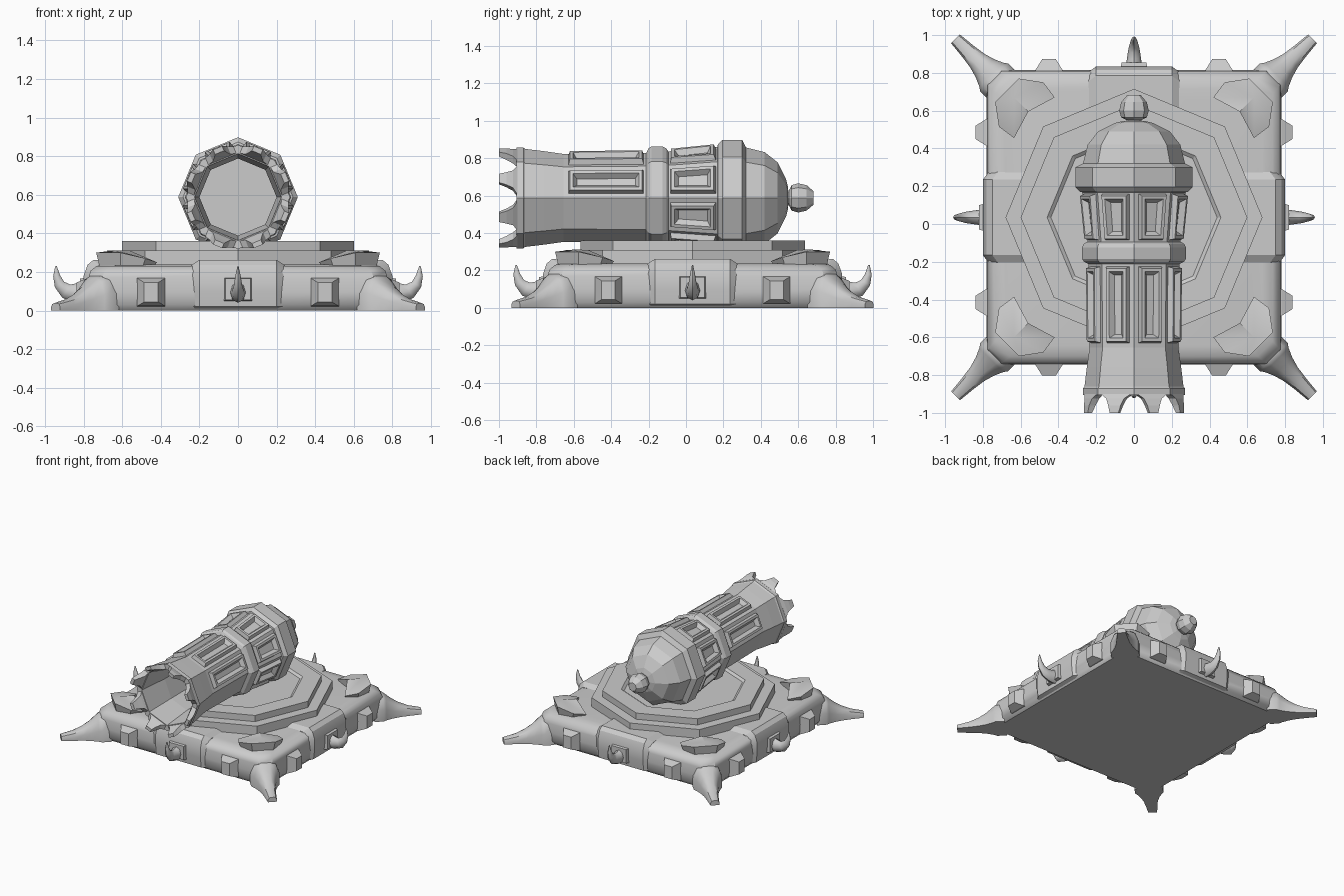
import bpy, bmesh, math
from mathutils import Matrix, Vector

if "Cube" in bpy.data.objects:
    bpy.data.objects.remove(bpy.data.objects["Cube"])

CY = 0.035      # centre of the base in y
AXIS = 0.588    # height of the barrel axis


def finish(name, bm, smooth=None):
    bmesh.ops.recalc_face_normals(bm, faces=bm.faces[:])
    me = bpy.data.meshes.new(name)
    bm.to_mesh(me)
    bm.free()
    ob = bpy.data.objects.new(name, me)
    bpy.context.collection.objects.link(ob)
    if smooth:
        bpy.ops.object.select_all(action='DESELECT')
        ob.select_set(True)
        bpy.context.view_layer.objects.active = ob
        bpy.ops.object.shade_smooth_by_angle(angle=math.radians(smooth))
    return ob


def loft(bm, rings, caps=True):
    """Bridge closed rings of equal length; returns the side faces."""
    vs = [[bm.verts.new(p) for p in r] for r in rings]
    n = len(vs[0])
    sides = [bm.faces.new((a[i], a[(i + 1) % n], b[(i + 1) % n], b[i]))
             for a, b in zip(vs, vs[1:]) for i in range(n)]
    if caps:
        bm.faces.new(vs[0])
        bm.faces.new(vs[-1])
    return sides


def around(name, rings, angle=0, count=4, smooth=None):
    """Loft one part and repeat it around the base."""
    for k in range(count):
        bm = bmesh.new()
        loft(bm, rings)
        rot = Matrix.Rotation(math.radians(angle + k * 90), 4, 'Z')
        bm.transform(Matrix.Translation((0, CY, 0)) @ rot)
        finish(f"{name}_{k + 1}", bm, smooth)


def lathe_rings(profile, n=8):
    """Octagonal rings around the barrel axis from (radius, y) pairs."""
    return [[Vector((r * math.cos(2 * math.pi * i / n), y,
                     AXIS + r * math.sin(2 * math.pi * i / n)))
             for i in range(n)] for r, y in profile]


def lathe(name, profile):
    bm = bmesh.new()
    loft(bm, lathe_rings(profile))
    return finish(name, bm)


def square(h, z, c):
    """Square ring of half size h with corners cut by c."""
    pts = [(h, -h + c), (h, h - c), (h - c, h), (-h + c, h),
           (-h, h - c), (-h, -h + c), (-h + c, -h), (h - c, -h)]
    return [(x, y + CY, z) for x, y in pts]


# base slab with rounded wall
bm = bmesh.new()
loft(bm, [square(h, z, c) for h, z, c in
          ((.75, 0, .06), (.775, .03, .07), (.78, .10, .07), (.775, .17, .07),
           (.765, .205, .075), (.735, .23, .08), (.68, .238, .08))])
finish("base", bm, 40)

# raised middle of each side
def bulge(w, top):
    return [(.60, -w, top - .025), (.60, -w, .1), (.72, -w, .02), (.785, -w, .005)], top

def bulge_ring(y, d, top):
    return [(.5, y, .1), (.74, y, .005), (.79 - d, y, .02), (.80 - d, y, .10),
            (.80 - d, y, .18), (.78 - d, y, top - .025), (.75 - d, y, top), (.5, y, top)]

around("side_bulge", [bulge_ring(-.24, .03, .237), bulge_ring(-.20, 0, .262),
                      bulge_ring(.20, 0, .262), bulge_ring(.24, .03, .237)], smooth=30)

# turntable: two octagonal steps with a shallow dished top
def disc(name, prof):
    bm = bmesh.new()
    loft(bm, [[(r * math.cos(i * math.pi / 4), CY + r * math.sin(i * math.pi / 4), z)
               for i in range(8)] for r, z in prof])
    finish(name, bm)

disc("turntable_lower", ((.68, .20), (.68, .31)))
disc("turntable_upper", ((.60, .30), (.60, .36), (.46, .36), (.44, .345)))

# flared corner legs
def arch(t, w, h):
    d = t * math.sqrt(2)
    return [(d, -w, 0), (d, -w, h * .5), (d, -w * .75, h * .88), (d, -w * .35, h),
            (d, w * .35, h), (d, w * .75, h * .88), (d, w, h * .5), (d, w, 0)]

around("corner_leg", [arch(*a) for a in
       ((.69, .105, .18), (.74, .105, .18), (.755, .09, .165), (.79, .068, .125),
        (.83, .052, .09), (.88, .042, .06), (.945, .033, .038))], angle=45, smooth=40)

# wall lugs, two per side
def rect(x, y, z, w, h):
    return [(x, y - w, z - h), (x, y + w, z - h), (x, y + w, z + h), (x, y - w, z + h)]

for tag, y in (("left", -.45), ("right", .45)):
    around("wall_lug_" + tag, [rect(.74, y, .095, .075, .075), rect(.78, y, .095, .072, .072),
                               rect(.838, y, .095, .036, .05)])

# hooks with square mounts in the middle of each side
around("hook_mount", [rect(.76, 0, .11, .08, .065), rect(.82, 0, .11, .065, .055)])

def hook_ring(x, z, r, tilt):
    t = math.radians(tilt)
    return [(x - r * math.sin(t) * math.sin(a), .75 * r * math.cos(a),
             z + r * math.cos(t) * math.sin(a))
            for a in (i * math.pi / 4 for i in range(8))]

around("hook", [hook_ring(*a) for a in
       ((.78, .10, .06, 0), (.84, .09, .05, 0), (.89, .10, .04, 30),
        (.925, .135, .028, 60), (.94, .18, .018, 85), (.943, .23, .004, 95))], smooth=50)

# armour plates on the corners
plate = [(.42, .635, .25), (.48, .715, .27), (.61, .735, .30), (.735, .61, .30),
         (.715, .48, .27), (.635, .42, .25), (.56, .56, .31)]
for k in range(4):
    bm = bmesh.new()
    mid = Vector((.60, .60, .215))
    low = [mid + (Vector((x, y, .215)) - mid) * .85 for x, y, z in plate]
    loft(bm, [low, plate], caps=False)
    hub = bm.verts.new((.635, .635, .312))
    bm.verts.ensure_lookup_table()
    n = len(plate)
    for i in range(n):
        bm.faces.new((bm.verts[n + i], bm.verts[n + (i + 1) % n], hub))
    bm.faces.new(bm.verts[:n])
    bm.transform(Matrix.Translation((0, CY, 0)) @ Matrix.Rotation(k * math.pi / 2, 4, 'Z'))
    finish(f"corner_plate_{k + 1}", bm, 35)

# barrel shell: outside from tail to lip, then back down the bore
outer = [(.06, .545), (.10, .535), (.19, .49), (.245, .42), (.27, .32), (.275, .185),
         (.245, -.11), (.24, -.20), (.235, -.655), (.25, -.76), (.262, -.86),
         (.27, -.87), (.27, -.905)]
bore = [(.225, -.905), (.20, -.65), (.20, .35), (.15, .44), (.05, .49)]
bm = bmesh.new()
sides = loft(bm, lathe_rings(outer + bore))
bmesh.ops.recalc_face_normals(bm, faces=bm.faces[:])
# framed panels: all round at the rear, upper half only at the front
panels = [sides[5 * 8 + i] for i in range(8)] + [sides[7 * 8 + i] for i in range(4)]
for thick, depth in ((.026, 0), (.008, .03), (.017, 0), (.02, -.03)):
    bmesh.ops.inset_individual(bm, faces=panels, thickness=thick, depth=depth,
                               use_even_offset=True)
finish("barrel", bm)

# rings round the barrel
lathe("middle_ring", [(.24, -.09), (.265, -.105), (.275, -.125), (.275, -.185),
                      (.265, -.20), (.235, -.215)])
lathe("rear_collar", [(.26, .325), (.31, .30), (.31, .195), (.285, .17), (.26, .165)])

# tail knob
lathe("tail_knob", [(.04, .52), (.04, .55), (.068, .565), (.078, .60), (.068, .645),
                    (.035, .683)])

# muzzle teeth at the middle of each octagon side
for k in range(8):
    bm = bmesh.new()
    loft(bm, [[(-w, y, a), (w, y, a), (w, y, b), (-w, y, b)] for y, w, a, b in
              ((-.90, .085, .212, .25), (-.925, .05, .22, .262),
               (-.96, .036, .235, .272), (-1.0, .025, .25, .276))])
    rot = Matrix.Rotation(math.radians(22.5 + k * 45), 4, 'Y')
    bm.transform(Matrix.Translation((0, 0, AXIS)) @ rot)
    finish(f"muzzle_tooth_{k + 1}", bm)
